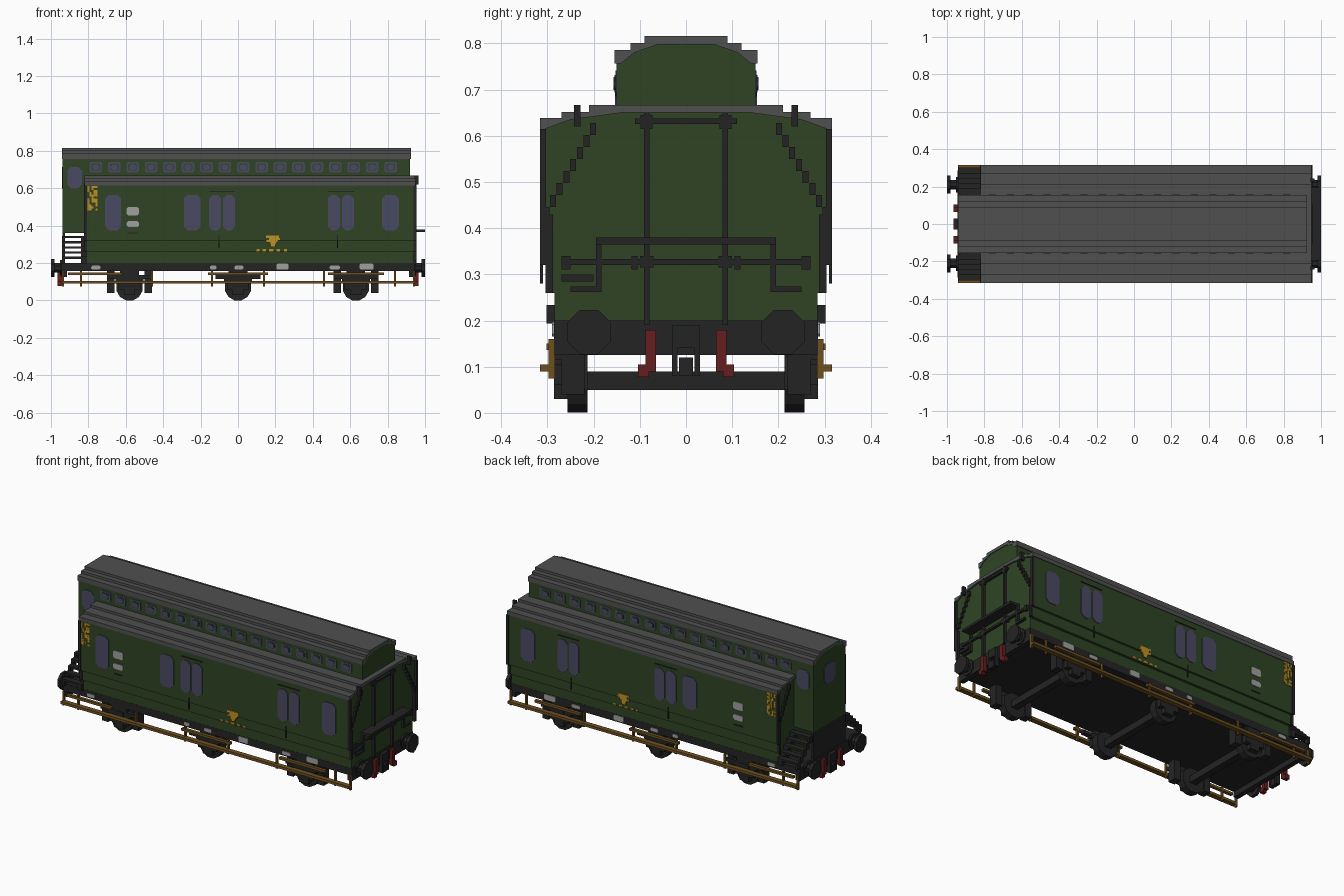
import bpy, bmesh, math, random
from mathutils import Matrix

if "Cube" in bpy.data.objects:
    bpy.data.objects.remove(bpy.data.objects["Cube"])
random.seed(4)


def material(name, r, g, b):
    lin = [((c / 255 + 0.055) / 1.055) ** 2.4 for c in (r, g, b)] + [1]
    m = bpy.data.materials.new(name)
    m.use_nodes = True
    m.diffuse_color = lin
    bsdf = m.node_tree.nodes["Principled BSDF"]
    bsdf.inputs["Base Color"].default_value = lin
    bsdf.inputs["Roughness"].default_value = 0.8
    return m


GREEN = material("coach green", 46, 68, 36)
GREY = material("roof grey", 80, 80, 80)
BLACK = material("frame black", 36, 36, 36)
GLASS = material("window blue", 74, 74, 100)
BROWN = material("board brown", 110, 80, 32)
PALE = material("pale grey", 160, 160, 160)
YELLOW = material("marking yellow", 190, 145, 35)
RED = material("hose red", 100, 30, 30)
SIDES = (-1, 1)


def finish(name, bm, mat):
    bmesh.ops.recalc_face_normals(bm, faces=bm.faces[:])
    me = bpy.data.meshes.new(name)
    bm.to_mesh(me)
    bm.free()
    me.materials.append(mat)
    ob = bpy.data.objects.new(name, me)
    bpy.context.collection.objects.link(ob)
    return ob


def add_prism(bm, pts, axis, a, b):
    """Extrude a 2D outline along x (outline y,z) or y (outline x,z)."""
    def place(p, t):
        return (t, p[0], p[1]) if axis == "x" else (p[0], t, p[1])
    va = [bm.verts.new(place(p, a)) for p in pts]
    vb = [bm.verts.new(place(p, b)) for p in pts]
    bm.faces.new(va)
    bm.faces.new(vb[::-1])
    for i in range(len(pts)):
        j = (i + 1) % len(pts)
        bm.faces.new((va[i], vb[i], vb[j], va[j]))


def boxes(name, mat, items):
    """One object made of boxes (x0, x1, y0, y1, z0, z1)."""
    bm = bmesh.new()
    for x0, x1, y0, y1, z0, z1 in items:
        add_prism(bm, [(x0, z0), (x1, z0), (x1, z1), (x0, z1)], "y", y0, y1)
    return finish(name, bm, mat)


def both(items):
    """Repeat boxes on the other side of the coach."""
    return items + [(a, b, -d, -c, e, f) for a, b, c, d, e, f in items]


def extrude_x(name, mat, half, x0, x1, inner=None):
    pts = half + [(-y, z) for y, z in reversed(half)]
    if inner:
        pts += [(-y, z) for y, z in inner] + list(reversed(inner))
    bm = bmesh.new()
    add_prism(bm, pts, "x", x0, x1)
    return finish(name, bm, mat)


def clipped(a0, a1, z0, z1, c):
    """Rectangle with clipped corners."""
    return [(a0 + c, z0), (a1 - c, z0), (a1, z0 + c), (a1, z1 - c),
            (a1 - c, z1), (a0 + c, z1), (a0, z1 - c), (a0, z0 + c)]


def plates(name, mat, rects, y, c, depth=0.004):
    """Thin plates standing proud of a wall at y; rects are (x0, x1, z0, z1)."""
    bm = bmesh.new()
    s = 1 if y > 0 else -1
    for r in rects:
        add_prism(bm, clipped(*r, c), "y", y - s * 0.002, y + s * depth)
    return finish(name, bm, mat)


# Main body, flared in two steps, with stepped roof
extrude_x("body", GREEN, [(.285, .195), (.285, .26), (.30, .26), (.30, .32), (.312, .32),
                          (.312, .617), (.255, .638), (.14, .653)], -.81, .94)
extrude_x("lower_roof", GREY, [(.316, .615), (.316, .638), (.27, .638), (.27, .652),
                               (.21, .652), (.21, .667)], -.82, .95,
          [(.305, .615), (.25, .635), (.14, .65)])

# Raised clerestory running into the end cabin
gable = [(.15, .758), (.118, .785), (.07, .803)]
extrude_x("clerestory", GREEN, [(.15, .64)] + gable, -.81, .92)
extrude_x("brake_cabin", GREEN, [(.15, .36)] + gable, -.938, -.80)
extrude_x("upper_roof", GREY, [(.155, .757), (.155, .786), (.12, .786), (.12, .801),
                               (.09, .801), (.09, .816)], -.942, .924,
          [(.14, .757), (.112, .78), (.06, .798)])

# Side windows, clerestory windows, plates and markings
for s in SIDES:
    tag = "front" if s < 0 else "back"
    wall = .312 * s
    spans = [(-.29, -.20), (-.155, -.09), (-.08, -.015), (.48, .545), (.555, .62), (.77, .86)]
    if s < 0:
        spans.append((-.71, -.625))
    plates(tag + "_windows", GLASS, [(a, b, .375, .565) for a, b in spans], wall, .02)
    xs = [-.76 + i * .0985 for i in range(17)]
    for nm, mt, w, h, d in (("frames", GLASS, .034, .028, .003), ("rings", GREEN, .024, .019, .005),
                            ("panes", GLASS, .019, .014, .007)):
        plates(f"{tag}_clerestory_{nm}", mt,
               [(x - w, x + w, .713 - h, .713 + h) for x in xs], .15 * s, .008, d)
    plates(tag + "_cabin_window", GLASS, [(-.912, -.835, .60, .715)], .15 * s, .02)
    plates(tag + "_sign_plates", PALE, [(-.595, -.53, .455, .5), (-.595, -.53, .392, .425)], wall, .008)
    plates(tag + "_door_rails", BLACK, [(-.155, -.015, .58, .586), (.48, .62, .58, .586),
           (-.105, -.1, .28, .35), (.53, .535, .28, .35), (-.59, -.535, .358, .364)], wall, .001)
    # Emblem rows narrowing downward, with small marks under it
    rows = [(.15, .22, .335, .347), (.165, .225, .323, .335), (.15, .215, .311, .323),
            (.17, .205, .299, .311), (.175, .2, .287, .299)]
    plates(tag + "_emblem", YELLOW, rows, wall, .001)
    plates(tag + "_emblem_marks", YELLOW,
           [(x, x + w, .262, .274) for x, w in ((.1, .015), (.13, .02), (.165, .025), (.205, .02), (.245, .018))],
           .30 * s, .001)
    # Speckled marking column near the cabin end
    cells = [(-.805 + i * .011, -.795 + i * .011, .48 + k * .011, .491 + k * .011)
             for i in range(5) for k in range(12) if random.random() < .55]
    plates(tag + "_corner_marking", YELLOW, cells, wall, .001)
    plates(tag + "_frame_plates", PALE,
           [(-.785, -.735, .166, .186), (-.15, -.115, .166, .186), (-.02, .03, .166, .186),
            (.205, .27, .165, .197), (.49, .545, .166, .186), (.65, .725, .165, .197)], .286 * s, .006)
bm = bmesh.new()
add_prism(bm, clipped(-.05, .05, .60, .715, .02), "x", -.942, -.93)
finish("cabin_end_window", bm, GLASS)

# Underframe and end beams
boxes("underframe", BLACK, [(-.94, .94, -.286, .286, .157, .2),
                            (-.945, -.915, -.286, .286, .125, .2), (.915, .945, -.286, .286, .125, .2)])

# Cabin access stairs on both sides, and support panel
stairs = []
for i in range(5):
    y1, z = .302 - i * .028, .222 + i * .028
    stairs += [(-.93, -.82, y1 - .035, y1, z, z + .012),
               (-.94, -.925, y1 - .03, y1, z - .028, z + .012),
               (-.84, -.81, y1 - .03, y1, z - .028, z + .012)]
boxes("cabin_stairs", BLACK, both(stairs))
boxes("cabin_support", BLACK, [(-.938, -.925, -.15, .15, .2, .36)])

# Wheels and axles
for n, cx in (("rear", -.58), ("middle", 0), ("lead", .63)):
    bm = bmesh.new()
    for s in SIDES:
        bmesh.ops.create_cone(bm, cap_ends=True, segments=12, radius1=.072, radius2=.072, depth=.043,
                              matrix=Matrix.Translation((cx, s * .235, .07)) @ Matrix.Rotation(math.pi / 2, 4, "X")
                              @ Matrix.Rotation(math.pi / 12, 4, "Z"))
    finish(n + "_wheels", bm, BLACK)
    boxes(n + "_axle", BLACK, [(cx - .02, cx + .02, -.22, .22, .05, .09)])
    gear = [(cx - .03, cx + .03, .25, .286, .03, .13), (cx - .06, cx + .06, .255, .286, .06, .105),
            (cx - .075, cx + .075, .255, .284, .105, .13), (cx - .05, cx + .05, .255, .284, .13, .16)]
    if cx:
        gear += [(cx + k * .1 - .02, cx + k * .1 + .02, .22, .27, .04, .16) for k in SIDES]
    gear += [(cx - .12, cx + .12, .26, .284, .115, .135)]
    boxes(n + "_axle_boxes", BLACK, both(gear))

# Running boards with hangers
boards = [(-.94, .945, .287, .316, .09, .105)]
boards += [(a, b, .284, .302, .136, .15) for a, b in ((-.91, -.62), (-.16, .16), (.48, .78))]
boards += [(x - .005, x + .005, .284, .298, .075, .16) for x in (-.935, -.84, -.46, -.14, .14, .46, .84, .94)]
boxes("running_boards", BROWN, both(boards))

# Buffers, couplers and hoses at each end
for e in SIDES:
    tag = "lead" if e > 0 else "rear"
    bm = bmesh.new()
    for s in SIDES:
        for r, d, x in ((.052, .018, .991), (.028, .05, .96), (.045, .012, .946)):
            bmesh.ops.create_cone(bm, cap_ends=True, segments=8, radius1=r, radius2=r, depth=d,
                                  matrix=Matrix.Translation((e * x, s * .21, .175))
                                  @ Matrix.Rotation(math.pi / 2, 4, "Y") @ Matrix.Rotation(math.pi / 8, 4, "Z"))
    finish(tag + "_buffers", bm, BLACK)
    x0, x1 = sorted((e * .94, e * .965))
    boxes(tag + "_coupler", BLACK, [(x0, x1, -.018, .018, .14, .19), (x0, x1, -.03, -.018, .08, .19),
                                    (x0, x1, .018, .03, .08, .19), (x0, x1, -.015, .015, .08, .12)])
    boxes(tag + "_hoses", RED, both([(x0, x1, .065, .088, .09, .18), (x0, x1, .08, .104, .078, .105)]))
    # Diagonal stepped handrails and corner strips
    xe = .938 if e > 0 else .808
    x0, x1 = sorted((e * xe, e * (xe + .016)))
    rails = [(x0, x1, .296 - i * .0145, .309 - i * .0145, .42 + i * .026, .446 + i * .026) for i in range(8)]
    rails += [(x0, x1, .303, .316, .32, .615), (x0, x1, .288, .304, .26, .43)]
    boxes(tag + "_corner_rails", BLACK, both(rails))

# Pipework and fold-down gangway on the lead end
X0, X1 = .938, .955
pipes = [(X0, X1, .079, .091, .19, .65), (X0, X1, .07, .1, .315, .34), (X0, X1, .072, .098, .615, .645),
         (X0, X1, .183, .195, .265, .375), (X0, X1, .183, .25, .262, .274),
         (X0, X1, .25, .27, .31, .34), (X0, X1, .105, .118, .31, .34),
         (.945, .966, .228, .242, .62, .667)]
boxes("end_pipes", BLACK, both(pipes) + [(X0, X1, -.11, .11, .625, .637), (X0, X1, -.25, .25, .32, .333),
                                         (X0, X1, -.27, -.2, .285, .3)])
boxes("gangway_plate", BLACK, [(.935, 1.0, -.195, .195, .365, .38)])
